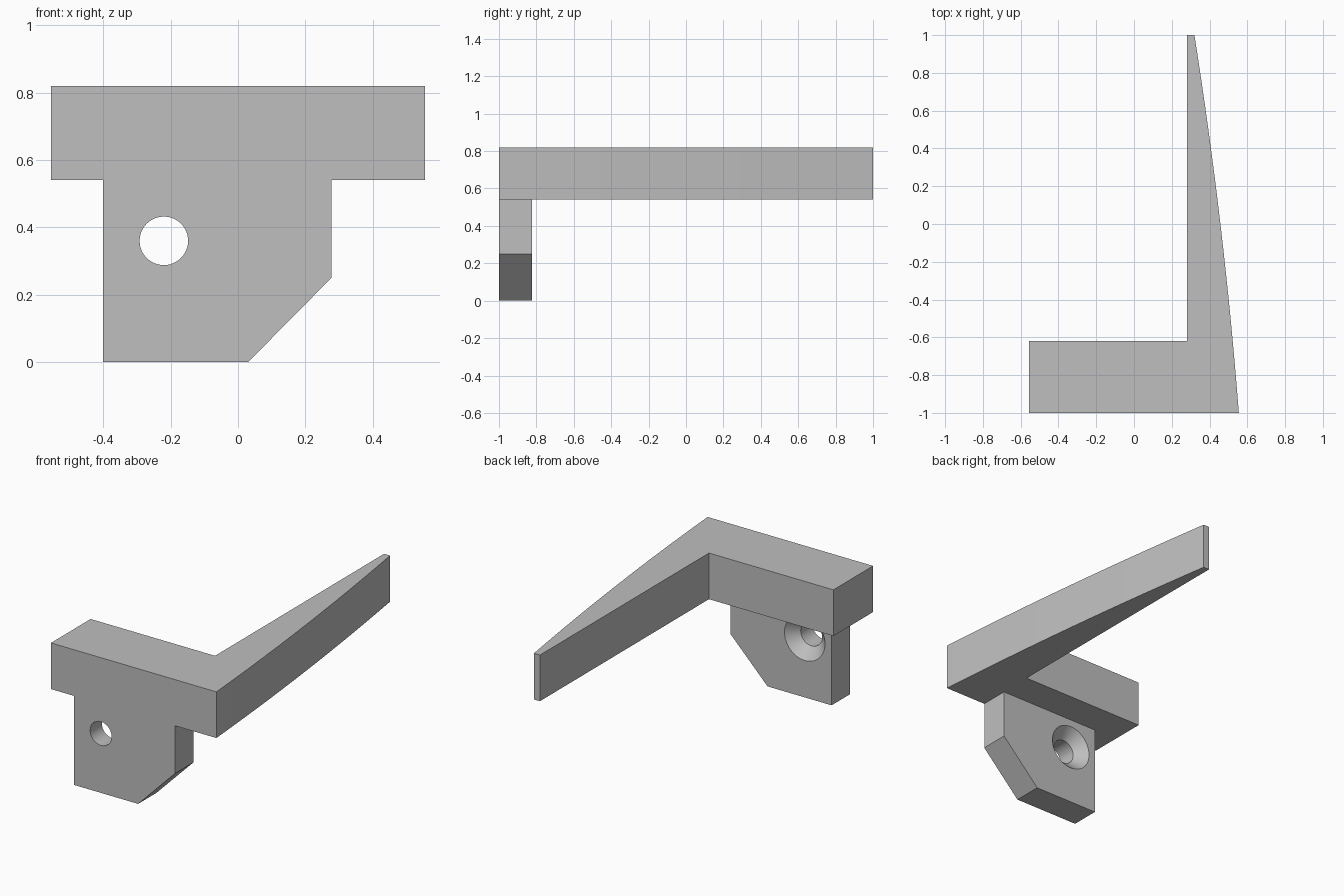
import bpy, bmesh, math
from mathutils import Vector

cube = bpy.data.objects.get("Cube")
if cube:
    bpy.data.objects.remove(cube, do_unlink=True)

grey = bpy.data.materials.new("plain grey")
grey.use_nodes = True
colour = (0.52, 0.52, 0.52, 1)
grey.diffuse_color = colour
grey.node_tree.nodes["Principled BSDF"].inputs["Base Color"].default_value = colour


def finish(name, bm):
    bmesh.ops.recalc_face_normals(bm, faces=bm.faces)
    mesh = bpy.data.meshes.new(name)
    bm.to_mesh(mesh)
    bm.free()
    mesh.materials.append(grey)
    obj = bpy.data.objects.new(name, mesh)
    bpy.context.collection.objects.link(obj)
    return obj


def prism(name, points, depth):
    """Extrude a flat outline along a vector."""
    bm = bmesh.new()
    face = bm.faces.new([bm.verts.new(p) for p in points])
    new = bmesh.ops.extrude_face_region(bm, geom=[face])["geom"]
    verts = [v for v in new if isinstance(v, bmesh.types.BMVert)]
    bmesh.ops.translate(bm, verts=verts, vec=Vector(depth))
    return finish(name, bm)


def combine(target, other, operation):
    mod = target.modifiers.new(operation, "BOOLEAN")
    mod.operation = operation
    mod.solver = "EXACT"
    mod.object = other
    bpy.context.view_layer.objects.active = target
    bpy.ops.object.modifier_apply(modifier=mod.name)
    bpy.data.objects.remove(other, do_unlink=True)


BOTTOM, TOP, HALF = 0.54, 0.82, 0.555

# Block and tapering arm: an L seen from above with a gently bowed outer side
steps = 16
outer = []
for i in range(steps + 1):
    t = i / steps
    outer.append((HALF + (0.32 - HALF) * t + 0.08 * t * (1 - t), -1 + 2 * t))
outline = [(-HALF, -1)] + outer + [(0.28, 1), (0.28, -0.62), (-HALF, -0.62)]
bracket = prism("bracket", [(x, y, BOTTOM) for x, y in outline], (0, 0, TOP - BOTTOM))

# Mounting plate with one bevelled lower corner
plate_outline = [(-0.4, 0), (0.03, 0), (0.277, 0.25), (0.277, 0.6), (-0.4, 0.6)]
plate = prism("mounting_plate", [(x, -1, z) for x, z in plate_outline], (0, 0.176, 0))
combine(bracket, plate, "UNION")

# Countersunk screw hole, wide at the back
bm = bmesh.new()
back = -0.824
profile = [(0.072, -1.1), (0.072, back - 0.064), (0.136, back), (0.136, back + 0.05)]
sides = 48
rings = []
for r, y in profile:
    angles = [2 * math.pi * k / sides for k in range(sides)]
    rings.append([bm.verts.new((-0.22 + r * math.cos(a), y, 0.36 + r * math.sin(a)))
                  for a in angles])
for a, b in zip(rings, rings[1:]):
    for k in range(sides):
        n = (k + 1) % sides
        bm.faces.new((a[k], a[n], b[n], b[k]))
bm.faces.new(rings[0])
bm.faces.new(rings[-1])
combine(bracket, finish("hole_cutter", bm), "DIFFERENCE")

# Smooth the curved sides, keep the edges sharp
bpy.ops.object.select_all(action="DESELECT")
bracket.select_set(True)
bpy.context.view_layer.objects.active = bracket
bpy.ops.object.shade_smooth_by_angle(angle=math.radians(30))
